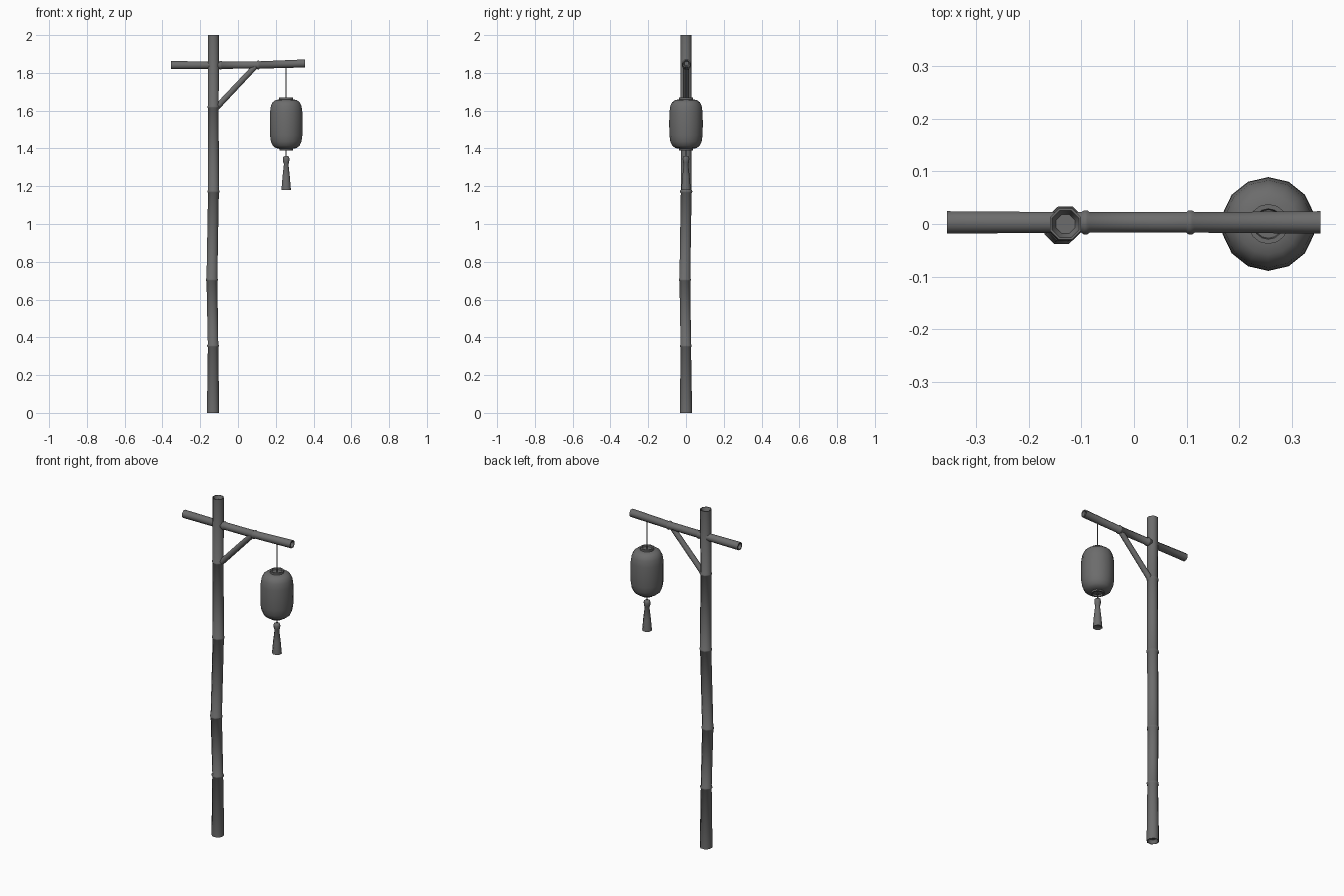
import bpy, bmesh, math
from mathutils import Vector

cube = bpy.data.objects.get("Cube")
if cube:
    bpy.data.objects.remove(cube, do_unlink=True)

grey = bpy.data.materials.new("dark_grey")
grey.use_nodes = True
colour = (0.15, 0.15, 0.15, 1)
grey.diffuse_color = colour
grey.node_tree.nodes["Principled BSDF"].inputs["Base Color"].default_value = colour


def sweep(name, rings, axis, sides, spin=0.5, angle=50):
    """Skin circular rings (centre, radius) lying square to an axis."""
    turn = Vector(axis).to_track_quat('Z', 'Y')
    bm = bmesh.new()
    loops = []
    for centre, radius in rings:
        ring = []
        for i in range(sides):
            a = math.tau * (i + spin) / sides
            offset = turn @ Vector((math.cos(a), math.sin(a), 0))
            ring.append(bm.verts.new(Vector(centre) + offset * radius))
        loops.append(ring)
    for low, high in zip(loops, loops[1:]):
        for i in range(sides):
            j = (i + 1) % sides
            bm.faces.new((low[i], low[j], high[j], high[i]))
    bm.faces.new(loops[0][::-1])
    bm.faces.new(loops[-1])
    mesh = bpy.data.meshes.new(name)
    bm.to_mesh(mesh)
    bm.free()
    mesh.materials.append(grey)
    obj = bpy.data.objects.new(name, mesh)
    bpy.context.collection.objects.link(obj)
    bpy.ops.object.select_all(action='DESELECT')
    obj.select_set(True)
    bpy.context.view_layer.objects.active = obj
    bpy.ops.object.shade_smooth_by_angle(angle=math.radians(angle))
    return obj


def bamboo(name, nodes, axis, sides, swell=0.004, lip=0.75, depth=0.015):
    """Cane through the nodes with a raised band at each joint and hollow ends."""
    axis = Vector(axis).normalized()
    (start, r0), (end, r1) = nodes[0], nodes[-1]
    start, end = Vector(start), Vector(end)
    rings = [(start + axis * depth, r0 * lip * 0.7), (start, r0 * lip), (start, r0)]
    for centre, r in nodes[1:-1]:
        c = Vector(centre)
        rings += [(c - axis * 0.008, r), (c - axis * 0.003, r + swell),
                  (c + axis * 0.003, r + swell), (c + axis * 0.008, r)]
    rings += [(end, r1), (end, r1 * lip), (end - axis * depth, r1 * lip * 0.7)]
    return sweep(name, rings, axis, sides)


def lathe(name, x, profile, sides, angle=50):
    return sweep(name, [((x, 0, z), r) for z, r in profile], (0, 0, 1), sides, angle=angle)


# Upright pole, slightly crooked
bamboo("pole", [((-0.132, 0, 0), 0.035), ((-0.132, -0.001, 0.355), 0.030),
                ((-0.138, -0.006, 0.705), 0.031), ((-0.130, 0.001, 1.172), 0.031),
                ((-0.130, 0, 1.62), 0.030), ((-0.130, 0, 2.0), 0.032)],
       (0, 0, 1), 8, lip=0.87, depth=0.02)

# Cross arm and diagonal brace
bamboo("cross_arm", [((-0.355, 0.003, 1.841), 0.023), ((-0.092, 0.003, 1.841), 0.021),
                     ((0.107, 0.003, 1.842), 0.021), ((0.354, 0.003, 1.850), 0.023)],
       (1, 0, 0), 8)
brace_low, brace_high = Vector((-0.115, 0, 1.615)), Vector((0.095, 0, 1.838))
bamboo("brace", [(brace_low, 0.017), (brace_high, 0.016)],
       brace_high - brace_low, 8)

# Hanging lantern
hang = 0.255
lathe("hanging_cord", hang, [(1.655, 0.003), (1.84, 0.003)], 6)
lathe("lantern_body", hang,
      [(1.398, 0.036), (1.403, 0.058), (1.415, 0.073), (1.437, 0.083), (1.47, 0.088),
       (1.53, 0.089), (1.59, 0.088), (1.625, 0.083), (1.645, 0.073),
       (1.656, 0.058), (1.660, 0.036)], 14)
lathe("lantern_top_cap", hang, [(1.65, 0.038), (1.671, 0.038), (1.671, 0.029), (1.662, 0.027)], 14)
lathe("lantern_bottom_cap", hang, [(1.398, 0.026), (1.389, 0.028), (1.389, 0.036), (1.41, 0.036)], 14)

# Tassel
lathe("tassel_cord", hang, [(1.35, 0.003), (1.395, 0.003)], 6)
lathe("tassel", hang,
      [(1.186, 0.020), (1.181, 0.027), (1.25, 0.021), (1.318, 0.013), (1.326, 0.017),
       (1.345, 0.019), (1.356, 0.016), (1.360, 0.008)], 8)
